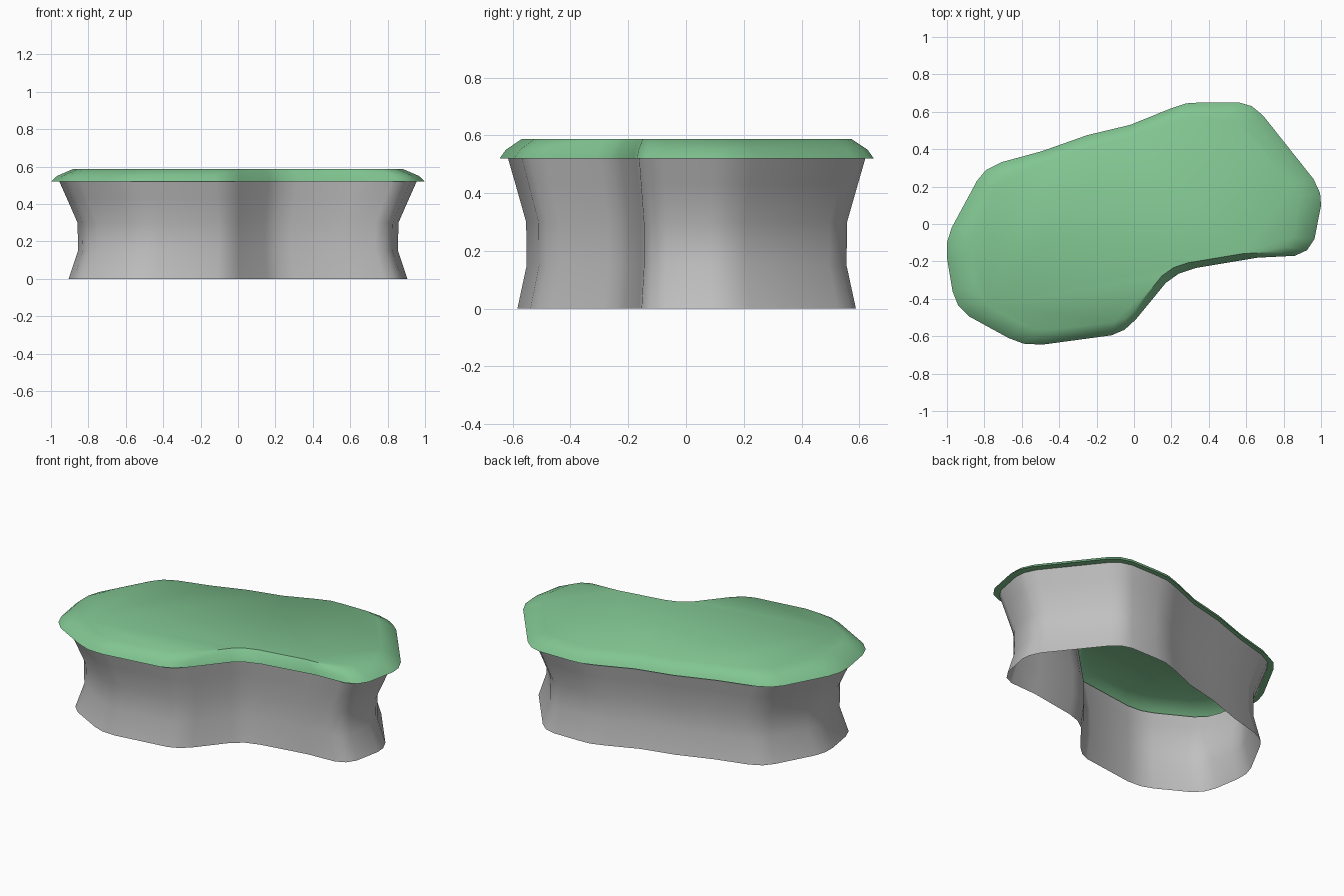
import bpy, bmesh, math

cube = bpy.data.objects.get("Cube")
if cube:
    bpy.data.objects.remove(cube, do_unlink=True)


def make_material(name, rgb):
    mat = bpy.data.materials.new(name)
    mat.use_nodes = True
    colour = (*rgb, 1)
    mat.diffuse_color = colour
    mat.node_tree.nodes["Principled BSDF"].inputs["Base Color"].default_value = colour
    return mat


def loft(name, outline, levels, material, closed_top=False):
    """Stack scaled copies of the outline and bridge neighbouring rings with quads."""
    bm = bmesh.new()
    rings = [[bm.verts.new((x * s, y * s, z)) for x, y in outline] for s, z in levels]
    count = len(outline)
    for low, high in zip(rings, rings[1:]):
        for i in range(count):
            j = (i + 1) % count
            bm.faces.new((low[i], low[j], high[j], high[i]))
    if closed_top:
        bm.faces.new(rings[-1])
    mesh = bpy.data.meshes.new(name)
    bm.to_mesh(mesh)
    bm.free()
    mesh.materials.append(material)
    obj = bpy.data.objects.new(name, mesh)
    bpy.context.collection.objects.link(obj)
    bpy.ops.object.select_all(action="DESELECT")
    obj.select_set(True)
    bpy.context.view_layer.objects.active = obj
    bpy.ops.object.shade_smooth_by_angle(angle=math.radians(50))
    return obj


# Plan of the plateau rim, counter-clockwise from the left end
plan = [
    (-1, -.18), (-.97, -.36), (-.94, -.435), (-.88, -.495), (-.67, -.61),
    (-.59, -.64), (-.49, -.645), (-.12, -.595), (-.05, -.565), (.01, -.51),
    (.17, -.315), (.24, -.265), (.33, -.235), (.66, -.18), (.86, -.17),
    (.925, -.14), (.965, -.08), (1, .1), (.995, .165), (.96, .24),
    (.69, .58), (.63, .63), (.56, .65), (.36, .65), (.28, .645),
    (.19, .615), (-.02, .53), (-.25, .475), (-.49, .39), (-.71, .33),
    (-.79, .29), (-.84, .23), (-.975, -.02), (-1, -.1),
]

stone = make_material("grey stone", (.53, .53, .53))
grass = make_material("grass green", (.22, .56, .285))

# Waisted cliff wall, open underneath
loft("cliff_wall", plan,
     [(.905, 0), (.855, .15), (.858, .3), (.915, .43), (.955, .52)], stone)

# Grass cap: narrow lip underneath, rounded rim, flat top
loft("grass_cap", plan,
     [(.955, .52), (1, .52), (.967, .55), (.88, .588)], grass, closed_top=True)
